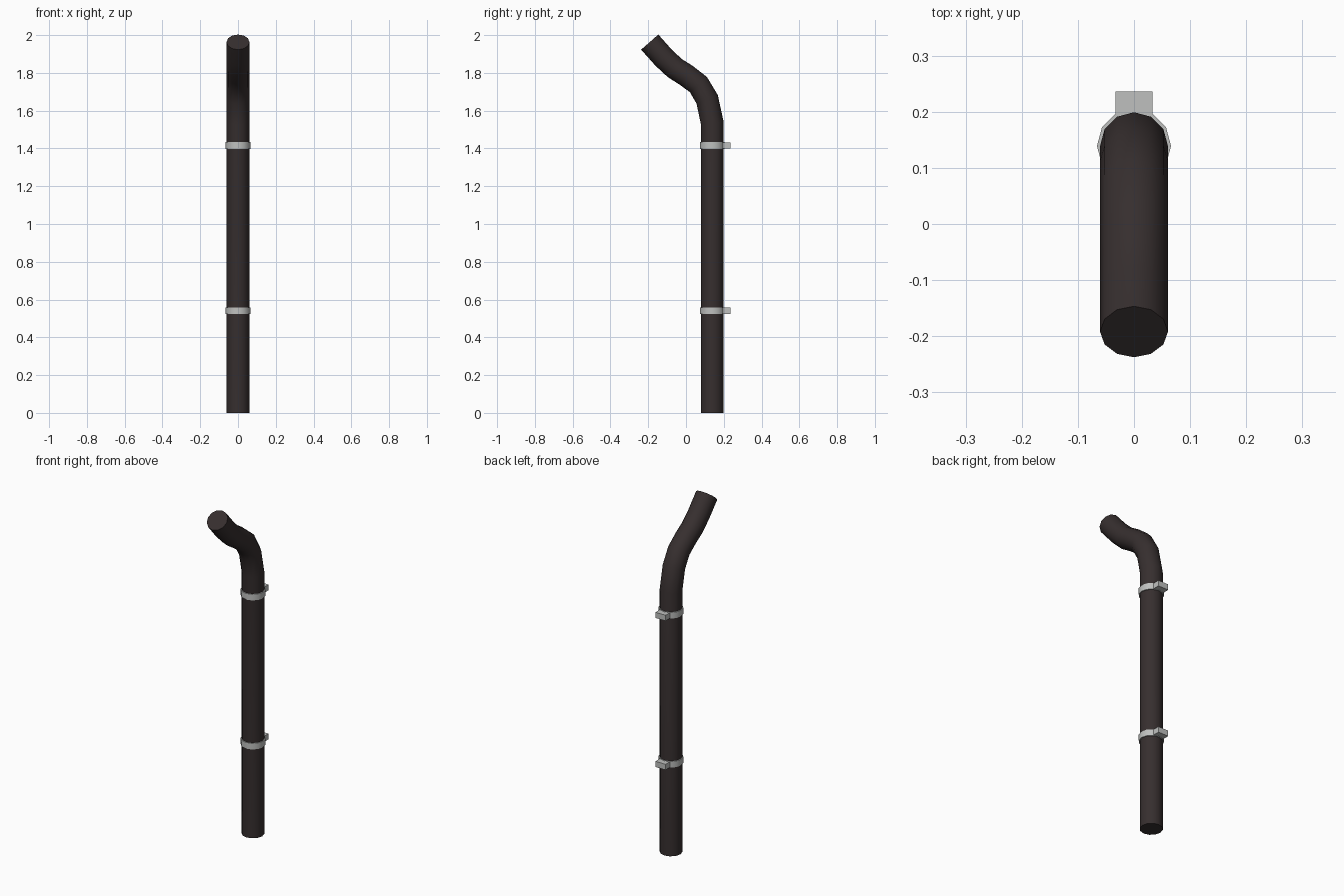
import bpy, bmesh, math
from mathutils import Vector

if "Cube" in bpy.data.objects:
    bpy.data.objects.remove(bpy.data.objects["Cube"])

SIDES = 12
PIPE_Y = 0.139


def material(name, rgb):
    m = bpy.data.materials.new(name)
    m.diffuse_color = (*rgb, 1)
    m.use_nodes = True
    m.node_tree.nodes["Principled BSDF"].inputs["Base Color"].default_value = m.diffuse_color
    return m


dark = material("dark_brown_metal", (0.037, 0.028, 0.028))
grey = material("light_grey_metal", (0.52, 0.53, 0.52))


def finish(bm, name, mat, angle):
    bmesh.ops.recalc_face_normals(bm, faces=bm.faces)
    me = bpy.data.meshes.new(name)
    bm.to_mesh(me)
    bm.free()
    me.materials.append(mat)
    ob = bpy.data.objects.new(name, me)
    bpy.context.collection.objects.link(ob)
    bpy.ops.object.select_all(action='DESELECT')
    ob.select_set(True)
    bpy.context.view_layer.objects.active = ob
    bpy.ops.object.shade_smooth_by_angle(angle=math.radians(angle))
    return ob


def bridge(bm, a, b):
    for i in range(SIDES):
        j = (i + 1) % SIDES
        bm.faces.new((a[i], a[j], b[j], b[i]))


def circle(r):
    return [(r * math.cos(math.tau * i / SIDES), r * math.sin(math.tau * i / SIDES))
            for i in range(SIDES)]


# Downpipe: 12-sided tube swept along a (y, z) path, with both ends capped
path = [(PIPE_Y, 0), (PIPE_Y, 1.535), (0.112, 1.66), (0.066, 1.738), (0.0, 1.788),
        (-0.06, 1.826), (-0.12, 1.882), (-0.192, 1.963)]
pts = [Vector(p) for p in path]
bm = bmesh.new()
rings = []
for k, p in enumerate(pts):
    d_in = (p - pts[max(k - 1, 0)]).normalized()
    d_out = (pts[min(k + 1, len(pts) - 1)] - p).normalized()
    t = (d_in + d_out).normalized()
    if k == len(pts) - 1:
        t = Vector((-0.66, 0.75)).normalized()
    side = Vector((t.y, -t.x))
    rings.append([bm.verts.new((x, p.x + side.x * s, p.y + side.y * s))
                  for x, s in circle(0.0605)])
for a, b in zip(rings, rings[1:]):
    bridge(bm, a, b)
bm.faces.new(rings[0])
bm.faces.new(rings[-1])
finish(bm, "downpipe", dark, 40)

# Wall brackets: a band around the pipe and a lug reaching back to the wall
for name, z in (("lower_bracket", 0.541), ("upper_bracket", 1.415)):
    bm = bmesh.new()
    loops = [[bm.verts.new((x, PIPE_Y + y, z + h)) for x, y in circle(r)]
             for r, h in ((0.066, -0.018), (0.066, 0.018), (0.059, 0.018), (0.059, -0.018))]
    for k in range(4):
        bridge(bm, loops[k], loops[(k + 1) % 4])
    lug = bmesh.ops.create_cube(bm, size=1)["verts"]
    for v in lug:
        v.co = (v.co.x * 0.066, 0.2155 + v.co.y * 0.041, z + v.co.z * 0.033)
    finish(bm, name, grey, 40)
